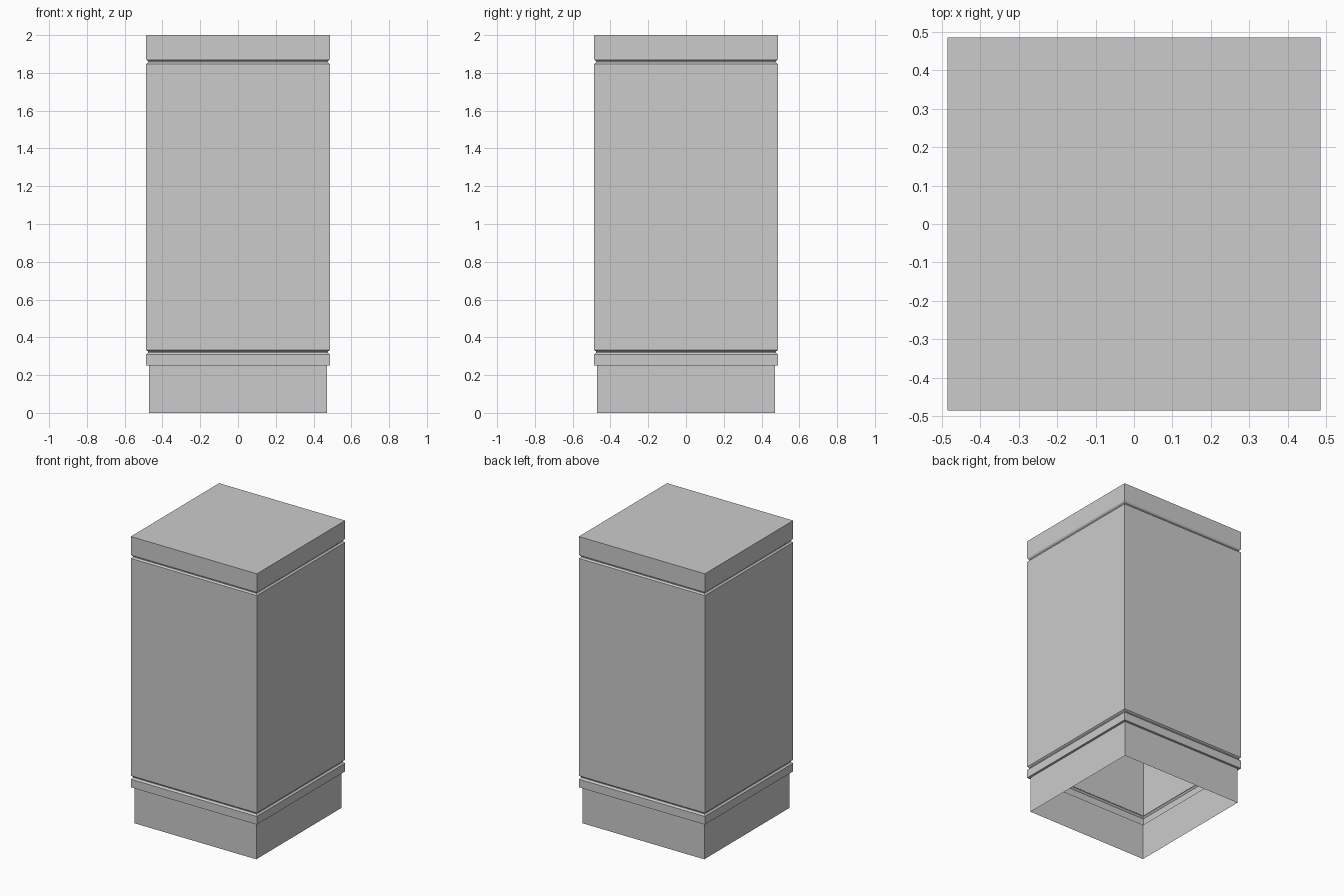
import bpy, bmesh

if "Cube" in bpy.data.objects:
    bpy.data.objects.remove(bpy.data.objects["Cube"])


def square_shell(name, profile, cap=False):
    """Stack square rings (half width, z) into an open-bottomed flat-faced shell."""
    bm = bmesh.new()
    rings = []
    for h, z in profile:
        rings.append([bm.verts.new((sx * h, sy * h, z))
                      for sx, sy in ((-1, -1), (1, -1), (1, 1), (-1, 1))])
    for lo, hi in zip(rings, rings[1:]):
        for i in range(4):
            j = (i + 1) % 4
            bm.faces.new((lo[i], lo[j], hi[j], hi[i]))
    if cap:
        bm.faces.new(rings[-1])
    mesh = bpy.data.meshes.new(name)
    bm.to_mesh(mesh)
    bm.free()
    obj = bpy.data.objects.new(name, mesh)
    bpy.context.collection.objects.link(obj)
    return obj


W = 0.486       # outer half width
G = 0.476       # half width at the bottom of the grooves

# Recessed plinth, open underneath
square_shell("plinth", [(0.47, 0.0), (0.47, 0.252)])

# Band above the plinth: underside ledge, wall, sloped top into the groove
square_shell("lower_band", [(0.47, 0.252), (W, 0.252), (W, 0.309), (G, 0.32), (G, 0.325)])

# Tall body between the two grooves
square_shell("body", [(G, 0.325), (W, 0.333), (W, 1.848), (G, 1.857)])

# Closed lid with a sloped lower edge
square_shell("lid", [(G, 1.857), (G, 1.862), (0.482, 1.867), (W, 1.874), (W, 2.0)], cap=True)
